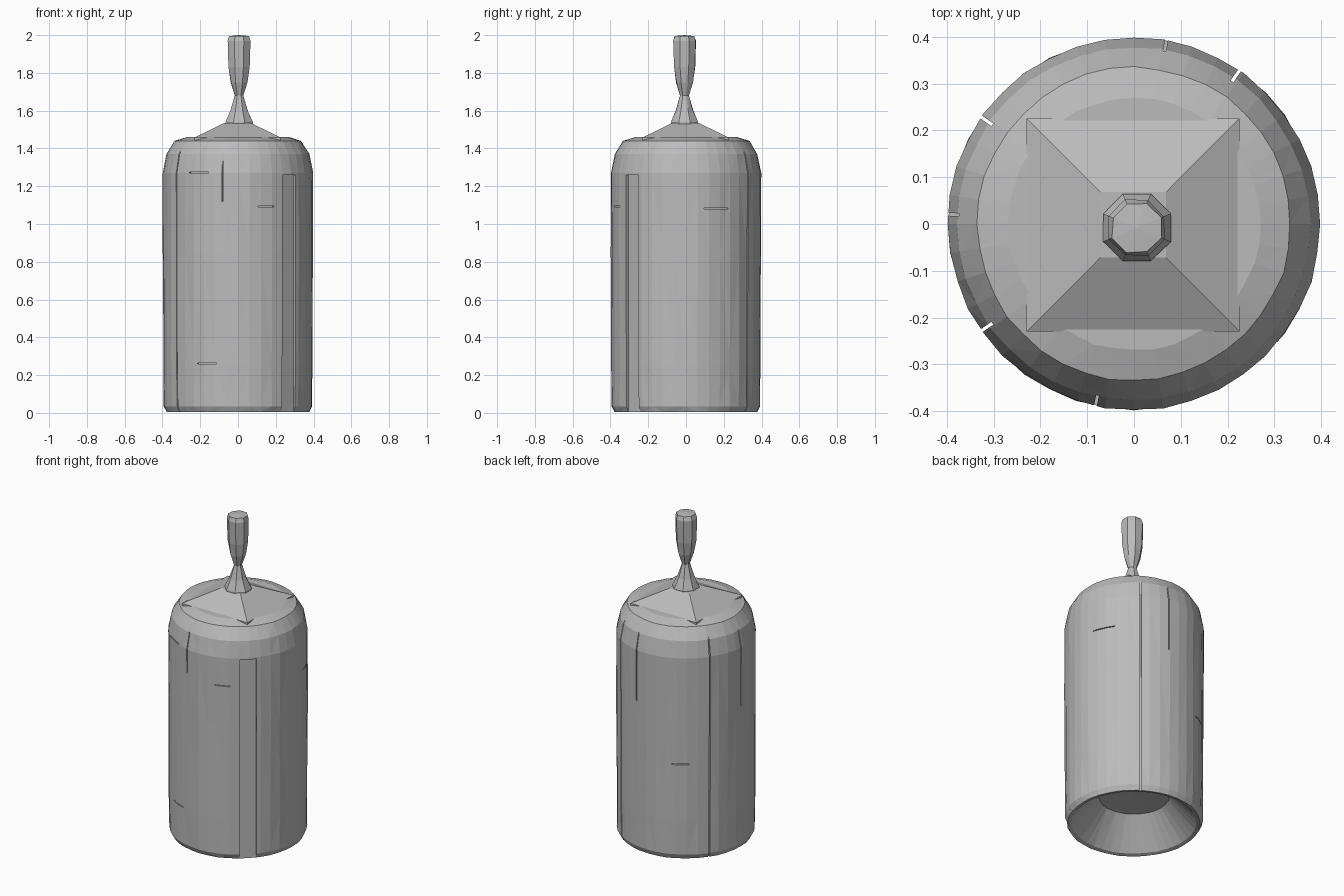
import bpy, bmesh, math, random
from mathutils import Matrix, Vector

random.seed(4)
cube = bpy.data.objects.get("Cube")
if cube:
    bpy.data.objects.remove(cube)

GREY = bpy.data.materials.new("plain grey")
GREY.use_nodes = True
colour = (0.5, 0.5, 0.5, 1)
GREY.diffuse_color = colour
GREY.node_tree.nodes["Principled BSDF"].inputs["Base Color"].default_value = colour


def add_object(name, bm):
    bmesh.ops.recalc_face_normals(bm, faces=bm.faces)
    mesh = bpy.data.meshes.new(name)
    bm.to_mesh(mesh)
    bm.free()
    mesh.materials.append(GREY)
    obj = bpy.data.objects.new(name, mesh)
    bpy.context.collection.objects.link(obj)
    return obj


def lathe(name, profile, sides, centre=(0, 0), jitter=0.0, turn=0.0):
    """Closed turned solid; a zero radius makes a pole."""
    bm = bmesh.new()
    rings = []
    for radius, z in profile:
        ring = []
        for i in range(sides if radius else 1):
            a = math.tau * i / sides + turn
            r = radius + random.uniform(-jitter, jitter) * bool(radius)
            ring.append(bm.verts.new((centre[0] + r * math.cos(a),
                                      centre[1] + r * math.sin(a), z)))
        rings.append(ring)
    for low, high in zip(rings, rings[1:]):
        for i in range(sides):
            j = (i + 1) % sides
            corners = [low[i % len(low)], low[j % len(low)],
                       high[j % len(high)], high[i % len(high)]]
            bm.faces.new(list(dict.fromkeys(corners)))
    bmesh.ops.triangulate(bm, faces=[f for f in bm.faces if len(f.verts) > 3])
    return add_object(name, bm)


# Main drum with rounded shoulders and a hollow underside
drum = lathe("drum_body", [
    (0, 0.19), (0.2, 0.18), (0.355, 0.01), (0.378, 0.004), (0.393, 0.035),
    (0.395, 0.25), (0.397, 0.85), (0.398, 1.27), (0.378, 1.37),
    (0.335, 1.44), (0.27, 1.46), (0, 1.46)], 40, jitter=0.002)

# Shallow seams and the recessed strip, cut as boxes set against the drum wall
cutters = bmesh.new()


def cut(angle, z_low, z_high, width, inner):
    """Box cutter facing outward at an angle, reaching in to a given radius."""
    outer = 0.5
    place = (Matrix.Rotation(math.radians(angle), 4, "Z")
             @ Matrix.Translation(((inner + outer) / 2, 0, (z_low + z_high) / 2))
             @ Matrix.Diagonal((outer - inner, width, z_high - z_low, 1)))
    bmesh.ops.create_cube(cutters, size=1, matrix=place)


cut(-46.5, -0.05, 1.26, 0.095, 0.376)
for seam in (55.5, 145, 215):
    cut(seam, -0.05, 1.42, 0.007, 0.37)
for angle, z, width in ((245, 0.26, 0.11), (238, 1.27, 0.12), (24, 1.08, 0.14),
                        (292, 1.09, 0.09), (120, 0.6, 0.1)):
    cut(angle, z, z + 0.005, width, 0.375)
for angle, low, high in ((258, 1.12, 1.4), (80, 0.95, 1.42), (177, 0.9, 1.4)):
    cut(angle, low, high, 0.006, 0.375)

cutter = add_object("seam_cutter", cutters)
cutter.hide_render = True
cutter.hide_viewport = True
cutter.display_type = "WIRE"
mod = drum.modifiers.new("seams", "BOOLEAN")
mod.operation = "DIFFERENCE"
mod.solver = "EXACT"
mod.use_self = True
mod.object = cutter

# Square lid: a low pyramid on a thin slab
diag = math.sqrt(2)
lathe("pyramid_lid", [(0, 1.42), (0.228 * diag, 1.42), (0.228 * diag, 1.458),
                      (0.07 * diag, 1.535), (0, 1.535)],
      4, centre=(-0.002, -0.002), turn=math.pi / 4)

# Flared neck, pinched waist and faceted handle
lathe("neck_and_handle", [
    (0, 1.51), (0.077, 1.51), (0.077, 1.54), (0.05, 1.6), (0.024, 1.68),
    (0.048, 1.75), (0.06, 1.83), (0.064, 1.97), (0.056, 1.995), (0, 2.0)],
    8, centre=(0.006, -0.008), jitter=0.002, turn=math.pi / 8)
